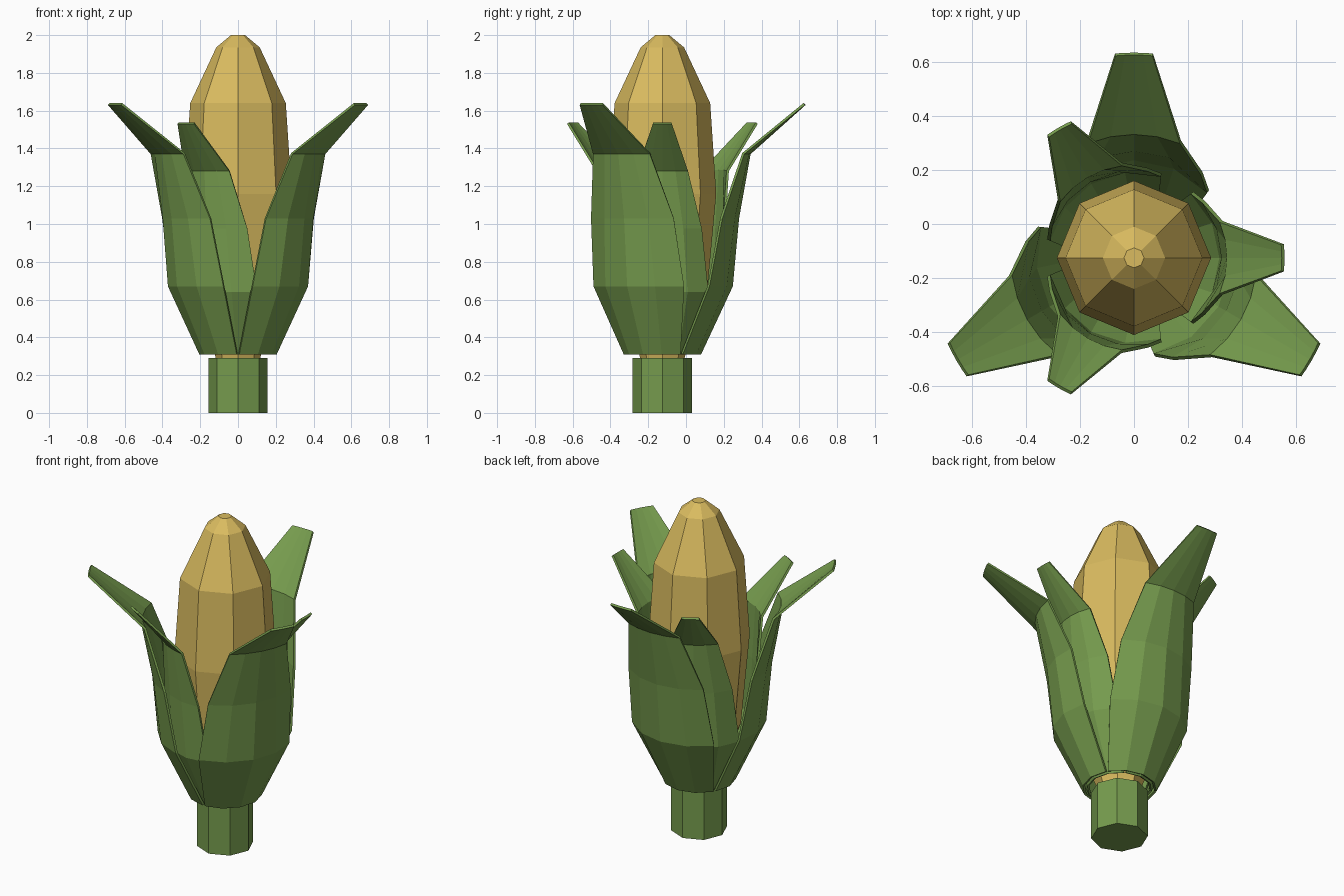
import bpy, bmesh, math

if "Cube" in bpy.data.objects:
    bpy.data.objects.remove(bpy.data.objects["Cube"])

CY = -0.125  # axis of the cob


def material(name, rgb):
    m = bpy.data.materials.new(name)
    m.diffuse_color = (*rgb, 1)
    m.use_nodes = True
    m.node_tree.nodes["Principled BSDF"].inputs["Base Color"].default_value = m.diffuse_color
    return m


GREEN = material("husk green", (0.18, 0.33, 0.075))
YELLOW = material("kernel yellow", (0.70, 0.50, 0.115))


def finish(name, bm, mat):
    me = bpy.data.meshes.new(name)
    bm.to_mesh(me)
    bm.free()
    me.materials.append(mat)
    ob = bpy.data.objects.new(name, me)
    ob.location.y = CY
    bpy.context.collection.objects.link(ob)
    return ob


def bridge(bm, rows, closed):
    for a, b in zip(rows, rows[1:]):
        n = len(a)
        for i in range(n if closed else n - 1):
            j = (i + 1) % n
            bm.faces.new((a[i], a[j], b[j], b[i]))


def point(bm, r, deg, z):
    t = math.radians(deg)
    return bm.verts.new((r * math.cos(t), r * math.sin(t), z))


def lathe(name, profile, mat):
    # eight-sided turned solid with capped ends
    bm = bmesh.new()
    rows = [[point(bm, r, 45 * i, z) for i in range(8)] for r, z in profile]
    bridge(bm, rows, True)
    bm.faces.new(rows[0][::-1])
    bm.faces.new(rows[-1])
    return finish(name, bm, mat)


def leaf(name, heading, profile):
    # curved strip; profile rows are radius, height, half angle
    bm = bmesh.new()
    rows = [[point(bm, r, heading + a * k / 2, z) for k in range(-2, 3)]
            for r, z, a in profile]
    bridge(bm, rows, False)
    ob = finish(name, bm, GREEN)
    mod = ob.modifiers.new("thickness", "SOLIDIFY")
    mod.thickness = 0.013
    mod.offset = -1


# stalk and cob
lathe("stalk", [(0.157, 0), (0.157, 0.29)], GREEN)
lathe("cob", [(0.115, 0.28), (0.125, 0.32), (0.235, 0.62), (0.285, 1.16),
              (0.253, 1.64), (0.115, 1.935), (0.037, 2.0)], YELLOW)

# three outer and three inner husk leaves
outer = [(0.205, 0.31, 58), (0.373, 0.67, 48), (0.406, 1.03, 38.5),
         (0.467, 1.37, 21.8), (0.758, 1.63, 5.3)]
inner = [(0.18, 0.31, 58), (0.328, 0.64, 48), (0.336, 0.975, 38.5),
         (0.355, 1.28, 22.5), (0.556, 1.53, 5.2)]
for i in range(3):
    leaf(f"outer_leaf_{i + 1}", 90 + 120 * i, outer)
    leaf(f"inner_leaf_{i + 1}", 120 * i, inner)
